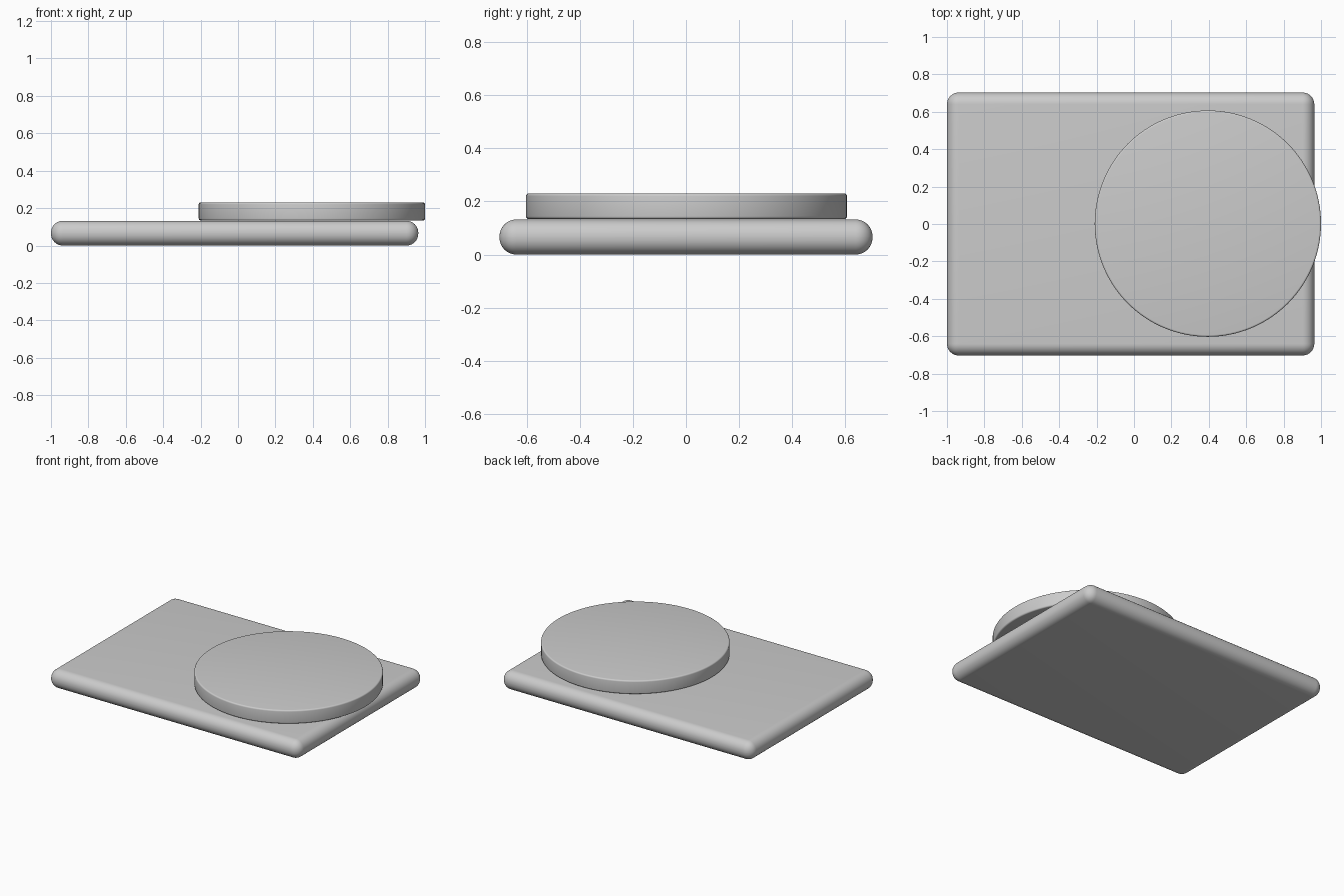
import bpy
from math import radians

cube = bpy.data.objects.get("Cube")
if cube:
    bpy.data.objects.remove(cube, do_unlink=True)

# Single neutral colour
GREY = (0.6, 0.6, 0.6, 1)
grey = bpy.data.materials.new("light_grey")
grey.use_nodes = True
grey.diffuse_color = GREY
shader = next(n for n in grey.node_tree.nodes if n.type == 'BSDF_PRINCIPLED')
shader.inputs["Base Color"].default_value = GREY


def finish(name, bevel, segments):
    """Name, colour, round and smooth the active object."""
    ob = bpy.context.object
    ob.name = ob.data.name = name
    ob.data.materials.clear()
    ob.data.materials.append(grey)
    bpy.ops.object.transform_apply(location=False, rotation=False, scale=True)
    mod = ob.modifiers.new("rounded_edges", 'BEVEL')
    mod.width = bevel
    mod.segments = segments
    mod.limit_method = 'ANGLE'
    mod.angle_limit = radians(40)
    bpy.ops.object.modifier_apply(modifier=mod.name)
    bpy.ops.object.shade_smooth_by_angle(angle=radians(35))


# Base slab with fully rounded rim
bpy.ops.mesh.primitive_cube_add(size=1, location=(-0.018, 0, 0.067))
bpy.context.object.scale = (1.964, 1.406, 0.13)
finish("base_slab", 0.063, 10)

# Flat disc resting on the slab, overhanging its left edge
bpy.ops.mesh.primitive_cylinder_add(vertices=128, radius=0.605, depth=0.096,
                                    location=(0.395, 0.002, 0.182))
finish("round_disc", 0.01, 4)

# Settle the slab on the ground
slab = bpy.data.objects["base_slab"]
slab.location.z = 0.066
slab.scale.z = 0.132 / 0.13
